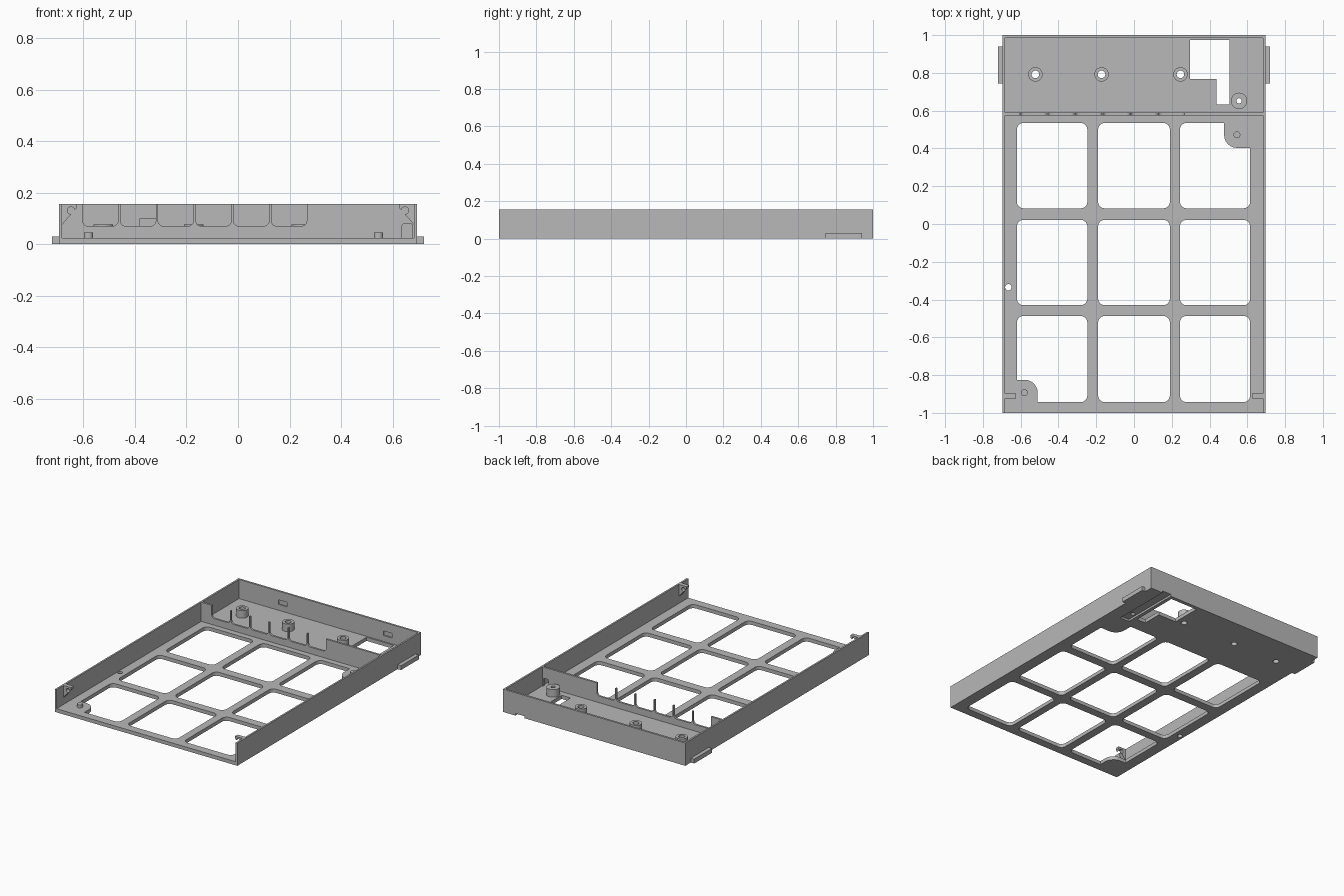
import bpy
import bmesh
from math import cos, sin, pi
from mathutils import Vector

cube = bpy.data.objects.get("Cube")
if cube:
    bpy.data.objects.remove(cube, do_unlink=True)

grey = bpy.data.materials.new("plain_grey")
grey.use_nodes = True
grey.diffuse_color = (0.48, 0.48, 0.48, 1)
grey.node_tree.nodes["Principled BSDF"].inputs["Base Color"].default_value = (0.48, 0.48, 0.48, 1)

H, FLOOR, W, INNER = 0.157, 0.025, 0.695, 0.683


def prism(name, outline, low, high, axis="z"):
    """Extrude a flat outline along z, or along y for an outline given in x and z."""
    def place(p, d):
        return (p[0], p[1], d) if axis == "z" else (p[0], d, p[1])
    bm = bmesh.new()
    face = bm.faces.new([bm.verts.new(place(p, low)) for p in outline])
    side = bmesh.ops.extrude_face_region(bm, geom=[face])
    moved = [v for v in side["geom"] if isinstance(v, bmesh.types.BMVert)]
    bmesh.ops.translate(bm, verts=moved, vec=Vector(place((0, 0), high - low)))
    bmesh.ops.recalc_face_normals(bm, faces=bm.faces)
    mesh = bpy.data.meshes.new(name)
    bm.to_mesh(mesh)
    bm.free()
    mesh.materials.append(grey)
    obj = bpy.data.objects.new(name, mesh)
    bpy.context.collection.objects.link(obj)
    return obj


def rounded(x0, x1, y0, y1, radii=0.0):
    """Rectangle outline; radii run counter-clockwise from the lower left corner."""
    if not isinstance(radii, tuple):
        radii = (radii,) * 4
    points = []
    for i, r in enumerate(radii):
        cx = x0 + r if i in (0, 3) else x1 - r
        cy = y0 + r if i < 2 else y1 - r
        steps = 7 if r else 1
        for k in range(steps):
            a = pi + i * pi / 2 + k * pi / 12
            points.append((cx + r * cos(a), cy + r * sin(a)))
    return points


def circle(x, y, r, n=32):
    return [(x + r * cos(2 * pi * k / n), y + r * sin(2 * pi * k / n)) for k in range(n)]


def box(name, x0, x1, y0, y1, z0, z1):
    return prism(name, rounded(x0, x1, y0, y1), z0, z1)


def cut(target, cutter, keep=False):
    mod = target.modifiers.new("cut", "BOOLEAN")
    mod.operation = "DIFFERENCE"
    mod.solver = "EXACT"
    mod.object = cutter
    bpy.context.view_layer.objects.active = target
    bpy.ops.object.modifier_apply(modifier=mod.name)
    if not keep:
        bpy.data.objects.remove(cutter, do_unlink=True)


# Floor with a grid of nine windows; two windows keep a solid corner for a lug
floor = box("floor", -INNER, INNER, -1, 0.986, 0, FLOOR)
columns = [(-0.62, -0.247), (-0.19, 0.19), (0.243, 0.615)]
rows = [(-0.943, -0.487), (-0.43, 0.022), (0.083, 0.535)]
lugs = {
    (0, 0): rounded(-0.65, -0.51, -0.98, -0.825, (0, 0, 0.068, 0)),
    (2, 2): rounded(0.477, 0.65, 0.403, 0.57, (0.068, 0, 0, 0)),
}
for i, (x0, x1) in enumerate(columns):
    for j, (y0, y1) in enumerate(rows):
        window = prism("window_cutter", rounded(x0, x1, y0, y1, 0.035), -0.1, 0.1)
        if (i, j) in lugs:
            cut(window, prism("lug_cutter", lugs[i, j], -0.2, 0.2))
        cut(floor, window)

# L-shaped cable opening, side drain hole and groove under the floor
opening = [(0.297, 0.768), (0.437, 0.768), (0.437, 0.633), (0.505, 0.633),
           (0.505, 0.975), (0.297, 0.975)]
cut(floor, prism("opening_cutter", opening, -0.1, 0.1))
cut(floor, prism("drain_cutter", circle(-0.665, -0.335, 0.017), -0.1, 0.1))
cut(floor, box("groove_cutter", 0.53, 0.6, 0.58, 1.1, -0.1, 0.014))

# Locating pins on the lugs
for name, x, y in (("front_pin", -0.58, -0.893), ("rear_pin", 0.545, 0.472)):
    prism(name, circle(x, y, 0.018), FLOOR - 0.005, 0.046)

# Hollow standoffs, drilled through the floor
standoffs = [(-0.522, 0.792, 0.038, 0.02), (-0.172, 0.792, 0.038, 0.02),
             (0.246, 0.792, 0.038, 0.02), (0.556, 0.652, 0.043, 0.014)]
for x, y, outer, inner in standoffs:
    post = prism("standoff", circle(x, y, outer), FLOOR - 0.001, 0.077)
    drill = prism("drill_cutter", circle(x, y, inner), -0.1, 0.2)
    cut(floor, drill, keep=True)
    cut(post, drill)

# Side walls, mounting ears and drilled corner gussets
for side, s in (("left", 1), ("right", -1)):
    box(side + "_wall", *sorted((s * INNER, s * W)), -1, 1, 0, H)
    box(side + "_ear", *sorted((s * W, s * 0.721)), 0.745, 0.94, 0, 0.03)
    shape = [(s * x, z) for x, z in ((INNER, 0.075), (INNER, H), (0.625, H), (0.625, 0.142))]
    gusset = prism(side + "_gusset", shape, -0.925, -0.897, "y")
    cut(gusset, prism("gusset_drill", circle(s * 0.648, 0.131, 0.014), -1.1, -0.8, "y"))

# Back wall with two blind latch pockets and a groove mouth
back = box("back_wall", -INNER, INNER, 0.986, 1, 0, H)
for x in (-0.35, 0.45):
    cut(back, box("pocket_cutter", x - 0.033, x + 0.033, 0.95, 0.993, 0.066, 0.097))
cut(back, box("mouth_cutter", 0.53, 0.6, 0.9, 1.1, -0.1, 0.014))

# Partition with six open slots leaving thin fingers, and a cable hole
partition = box("partition", -INNER, INNER, 0.575, 0.589, FLOOR, H)
for k in range(6):
    x = -0.603 + k * 0.1464
    slot = rounded(x, x + 0.138, 0.07, 0.3, (0.022, 0.022, 0, 0))
    cut(partition, prism("slot_cutter", slot, 0.5, 0.65, "y"))
hole = rounded(0.637, 0.676, 0.0, 0.081, (0, 0, 0.01, 0.01))
cut(partition, prism("cable_hole_cutter", hole, 0.5, 0.65, "y"))

# Smooth the round surfaces and keep the edges sharp
bpy.ops.object.select_all(action="DESELECT")
for obj in bpy.context.scene.objects:
    if obj.type == "MESH" and grey.name in obj.data.materials:
        obj.select_set(True)
        bpy.context.view_layer.objects.active = obj
bpy.ops.object.shade_smooth_by_angle(angle=pi / 6)
